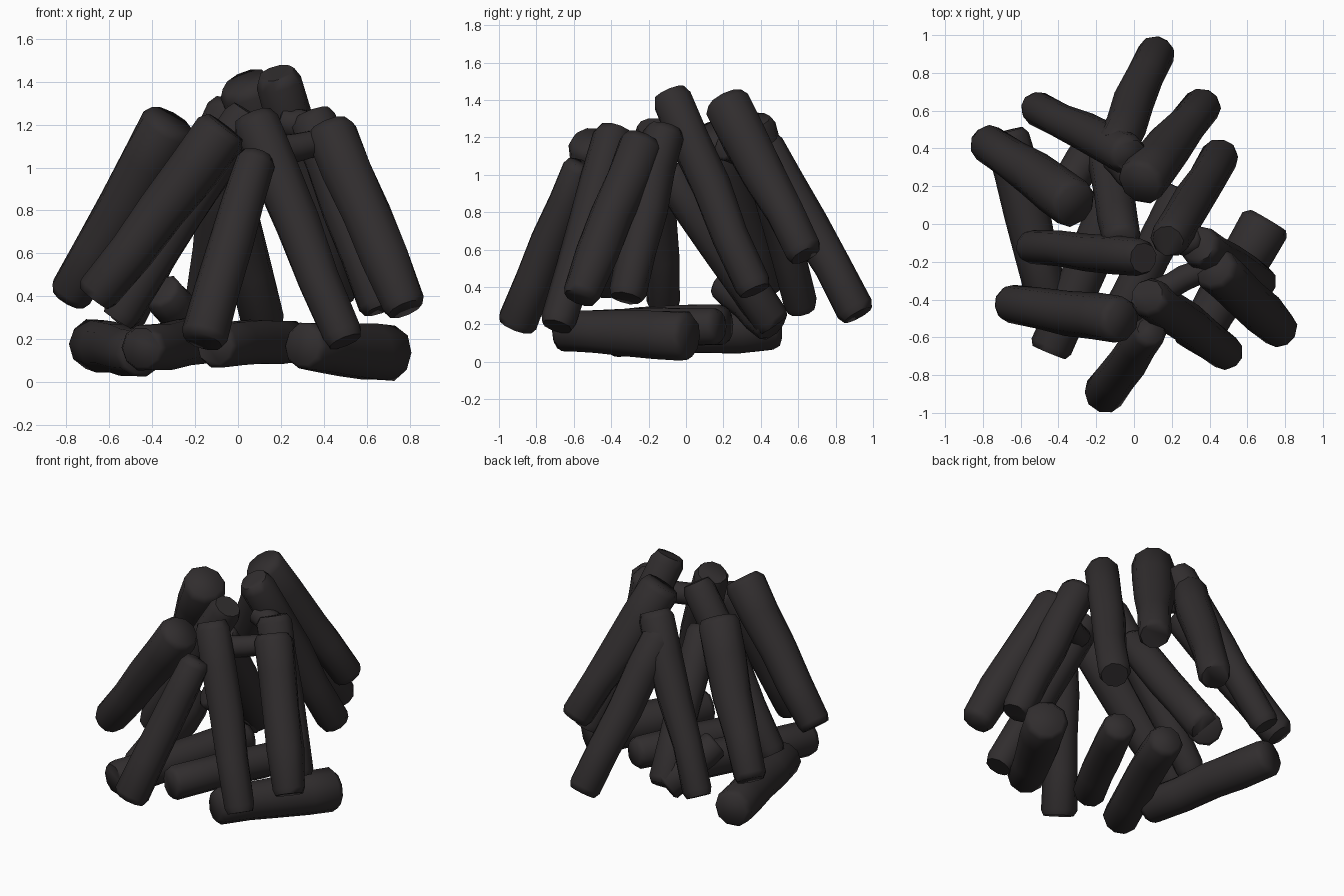
import bpy, bmesh, math, random
from mathutils import Vector

if "Cube" in bpy.data.objects:
    bpy.data.objects.remove(bpy.data.objects["Cube"])

random.seed(4)
SIDES = 10
mat = bpy.data.materials.new("charred_wood")
mat.diffuse_color = (0.03, 0.026, 0.027, 1)
mat.use_nodes = True
mat.node_tree.nodes["Principled BSDF"].inputs["Base Color"].default_value = mat.diffuse_color


def make_log(name, a, b, ra, rb, bend=0.01, pinch=0.0):
    """Slightly crooked, tapered log from a (lower end) to b (upper end)."""
    a, b = Vector(a), Vector(b)
    axis = (b - a).normalized()
    u = axis.cross(Vector((0, 0, 1))).normalized()
    v = axis.cross(u)
    length = (b - a).length
    bm = bmesh.new()
    rings = []
    # position along the log and radius factor: rounded rims at both ends
    for t, f in ((0, .84), (.035, 1), (.28, 1 - pinch), (.52, 1.03), (.76, 1.03), (.96, 1), (1, .8)):
        wob = bend * math.sin(math.pi * t)
        c = a + axis * (length * t) + u * random.uniform(-wob, wob) + v * random.uniform(-wob, wob)
        r = (ra + (rb - ra) * t) * f
        ring = []
        for i in range(SIDES):
            ang = 2 * math.pi * i / SIDES
            k = r * random.uniform(.98, 1.04)
            ring.append(bm.verts.new(c + u * k * math.cos(ang) + v * k * math.sin(ang)))
        rings.append(ring)
    for p, q in zip(rings, rings[1:]):
        for i in range(SIDES):
            j = (i + 1) % SIDES
            bm.faces.new((p[i], p[j], q[j], q[i]))
    bm.faces.new(rings[0][::-1])
    bm.faces.new(rings[-1])
    bmesh.ops.recalc_face_normals(bm, faces=bm.faces)
    me = bpy.data.meshes.new(name)
    bm.to_mesh(me)
    bm.free()
    me.materials.append(mat)
    ob = bpy.data.objects.new(name, me)
    bpy.context.collection.objects.link(ob)
    ob.select_set(True)
    bpy.context.view_layer.objects.active = ob


# Logs leaning together as a cone: lower end, upper end, radii, pinch
leaning = [
    ((.125, .92, .25), (-.10, .40, 1.18), .10, .11, .03),
    ((-.53, .62, .28), (-.02, .36, 1.29), .09, .11, .05),
    ((-.79, .44, .39), (-.31, .10, 1.22), .10, .135, .02),
    ((.375, .64, .57), (.03, .21, 1.40), .10, .13, .05),
    ((.465, .37, .38), (.18, -.09, 1.44), .10, .105, .04),
    ((.78, -.57, .34), (.42, -.23, 1.19), .10, .12, -.08),
    ((.67, -.32, .34), (.34, -.11, 1.25), .10, .11, 0),
    ((.50, -.69, .19), (.07, -.38, 1.24), .095, .11, 0),
    ((-.165, -.91, .19), (.09, -.56, 1.06), .11, .09, 0),
    ((-.67, -.42, .39), (-.06, -.51, 1.19), .10, .125, 0),
    ((-.56, -.12, .29), (.05, -.18, 1.26), .09, .10, 0),
    ((-.17, .47, .20), (-.06, -.10, 1.02), .105, .10, 0),
]
for i, (a, b, ra, rb, p) in enumerate(leaning):
    make_log(f"leaning_log_{i + 1}", a, b, ra, rb, pinch=p)

# Logs lying at the base
base = [
    ((-.45, -.41, .13), (-.68, .49, .18), .11, .12),
    ((-.45, -.68, .16), (-.08, .22, .20), .11, .11),
    ((-.11, -.56, .17), (.26, .18, .19), .105, .10),
    ((.30, -.67, .17), (.71, .02, .135), .11, .135),
    ((-.17, .47, .20), (-.36, .19, .43), .11, .09),
]
for i, (a, b, ra, rb) in enumerate(base):
    make_log(f"base_log_{i + 1}", a, b, ra, rb)

# Short branch stubs bridging the tops
stubs = [
    ((.12, -.36, 1.08), (.40, -.22, 1.12), .07, .06),
    ((-.12, .36, 1.10), (.05, .20, 1.15), .07, .07),
    ((.20, -.08, 1.22), (.34, -.10, 1.18), .07, .07),
]
for i, (a, b, ra, rb) in enumerate(stubs):
    make_log(f"branch_stub_{i + 1}", a, b, ra, rb)

bpy.ops.object.shade_smooth_by_angle(angle=math.radians(65))
